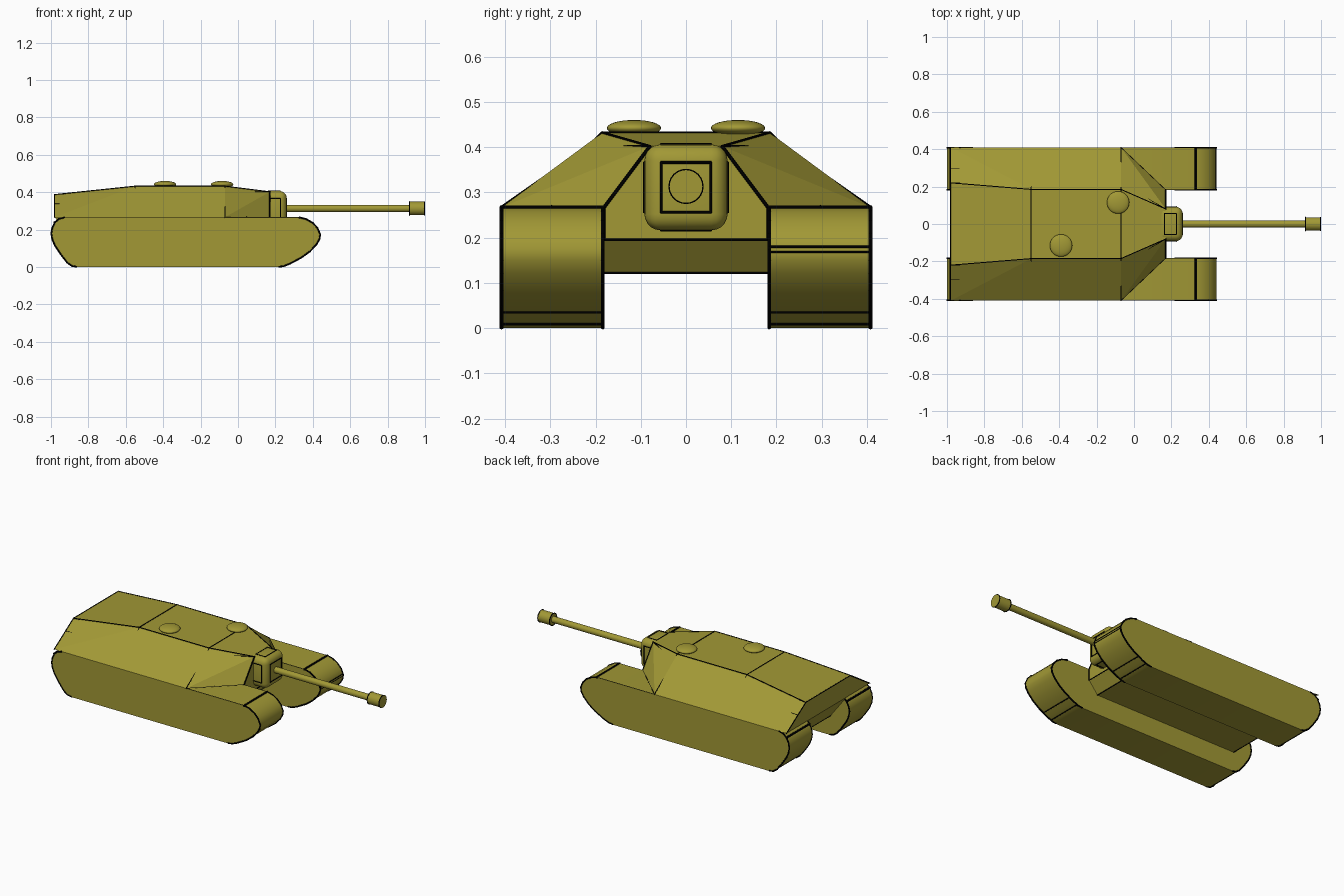
import bpy, bmesh, math
from mathutils import Matrix, Vector

if "Cube" in bpy.data.objects:
    bpy.data.objects.remove(bpy.data.objects["Cube"])


def material(name, rgb):
    m = bpy.data.materials.new(name)
    m.diffuse_color = (*rgb, 1)
    m.use_nodes = True
    m.node_tree.nodes["Principled BSDF"].inputs["Base Color"].default_value = m.diffuse_color
    return m


olive = material("olive paint", (0.36, 0.317, 0.036))
black = material("black seam", (0.0, 0.0, 0.0))


def finish(name, bm, smooth=None, mat=olive):
    bmesh.ops.recalc_face_normals(bm, faces=bm.faces[:])
    me = bpy.data.meshes.new(name)
    bm.to_mesh(me)
    bm.free()
    ob = bpy.data.objects.new(name, me)
    bpy.context.collection.objects.link(ob)
    me.materials.append(mat)
    if smooth:
        bpy.ops.object.select_all(action='DESELECT')
        ob.select_set(True)
        bpy.context.view_layer.objects.active = ob
        bpy.ops.object.shade_smooth_by_angle(angle=math.radians(smooth))
    return ob


def extrude_profile(name, pts, y0, y1, smooth=None):
    """Side profile in x/z, extruded across y."""
    bm = bmesh.new()
    a = [bm.verts.new((x, y0, z)) for x, z in pts]
    b = [bm.verts.new((x, y1, z)) for x, z in pts]
    bm.faces.new(a)
    bm.faces.new(b[::-1])
    for i in range(len(pts)):
        j = (i + 1) % len(pts)
        bm.faces.new((a[i], b[i], b[j], a[j]))
    return finish(name, bm, smooth)


def tube(name, x0, x1, r, z):
    bm = bmesh.new()
    m = Matrix.Translation(((x0 + x1) / 2, 0, z)) @ Matrix.Rotation(math.pi / 2, 4, 'Y')
    bmesh.ops.create_cone(bm, cap_ends=True, segments=32, radius1=r, radius2=r,
                          depth=x1 - x0, matrix=m)
    return finish(name, bm, 40)


def seam(bm, pts, r, closed=False):
    """Thin black line along a path."""
    pts = [Vector(p) for p in pts]
    for p, q in zip(pts, pts[1:] + pts[:1] if closed else pts[1:]):
        d = q - p
        m = Matrix.Translation((p + q) / 2) @ d.to_track_quat('Z', 'Y').to_matrix().to_4x4()
        bmesh.ops.create_cone(bm, cap_ends=True, segments=6, radius1=r, radius2=r,
                              depth=d.length + r, matrix=m)


# Tracks: closed slabs with rounded ends
track = [(-0.93, 0.266), (0.33, 0.266), (0.365, 0.257), (0.40, 0.237), (0.425, 0.21),
         (0.44, 0.175), (0.436, 0.15), (0.42, 0.122), (0.385, 0.085), (0.34, 0.052),
         (0.28, 0.02), (0.245, 0.006), (0.22, 0), (-0.865, 0), (-0.89, 0.007), (-0.915, 0.025),
         (-0.95, 0.07), (-0.98, 0.115), (-0.995, 0.15), (-1.0, 0.18), (-0.995, 0.21),
         (-0.98, 0.24), (-0.96, 0.258)]
for side, label in ((-1, "front"), (1, "back")):
    extrude_profile("track_" + label, track, side * 0.182, side * 0.41, 35)
    # seams around the track ends, along the long edges and across the pads
    bm = bmesh.new()
    for y in (0.184, 0.408):
        path = [(x * 0.998, side * y, max(0.002, z - 0.001)) for x, z in track]
        seam(bm, path[1:13], 0.005)
        seam(bm, path[13:] + path[:1], 0.005)
        seam(bm, path[:2], 0.002)
        seam(bm, path[12:14], 0.002)
    for x, z, r in ((0.33, 0.264, 0.007), (0.31, 0.035, 0.003), (0.255, 0.009, 0.003),
                    (-0.89, 0.008, 0.003), (-0.92, 0.033, 0.003), (-0.98, 0.239, 0.007)):
        seam(bm, [(x, side * 0.184, z), (x, side * 0.408, z)], r)
    if side > 0:
        for x, z in ((0.4385, 0.18), (0.4375, 0.168)):
            seam(bm, [(x, 0.184, z), (x, 0.408, z)], 0.003)
    finish("track_seams_" + label, bm, mat=black)

# Lower hull between the tracks
extrude_profile("lower_hull", [(-0.98, 0.266), (-0.87, 0.122), (0.11, 0.122),
                               (0.17, 0.195), (0.17, 0.266)], -0.182, 0.182)

# Upper hull: convex faceted casemate, mirrored across y
half = [(-0.98, 0.41, 0.266), (-0.98, 0.22, 0.387),
        (-0.55, 0.185, 0.432), (-0.07, 0.185, 0.432),
        (-0.07, 0.215, 0.401), (-0.07, 0.41, 0.266),
        (0.17, 0.182, 0.266), (0.17, 0.08, 0.402)]
bm = bmesh.new()
for x, y, z in half:
    for s in (-1, 1):
        bm.verts.new((x, s * y, z))
bmesh.ops.convex_hull(bm, input=bm.verts[:])
bmesh.ops.dissolve_limit(bm, angle_limit=math.radians(1), verts=bm.verts[:], edges=bm.edges[:])
finish("upper_hull", bm)

# Hull seams: plate edges, creases and cross lines
bm = bmesh.new()
for s in (-1, 1):
    p = [(x, s * y, z) for x, y, z in half]
    rear_low, rear_top, roof_a, roof_b, shoulder, side_low, nose_low, nose_top = p
    mid = (-0.07, s * 0.297, 0.345)
    seam(bm, [rear_low, rear_top, roof_a, roof_b, nose_top], 0.003)
    seam(bm, [roof_b, shoulder, mid, side_low], 0.003)
    seam(bm, [side_low, nose_low], 0.002)
    seam(bm, [shoulder, nose_top], 0.003)
    seam(bm, [nose_top, nose_low, (0.17, s * 0.182, 0.195)], 0.004)
    seam(bm, [rear_top, shoulder], 0.002)
    seam(bm, [(-0.98, s * 0.297, 0.338), mid, (0.05, s * 0.297, 0.266)], 0.002)
    seam(bm, [roof_a, (-0.55, s * 0.217, 0.402)], 0.003)
for x, y, z in ((-0.98, 0.22, 0.387), (-0.55, 0.185, 0.432), (-0.07, 0.185, 0.432),
                (0.17, 0.182, 0.195), (0.11, 0.182, 0.122), (-0.87, 0.182, 0.122)):
    seam(bm, [(x, -y, z), (x, y, z)], 0.003)
finish("hull_seams", bm, mat=black)

# Rounded gun mantlet
bm = bmesh.new()
bmesh.ops.create_cube(bm, size=1, matrix=Matrix.Translation((0.19, 0, 0.311))
                      @ Matrix.Diagonal((0.14, 0.184, 0.19, 1)))
bmesh.ops.bevel(bm, geom=bm.edges[:], offset=0.036, segments=5, profile=0.5, affect='EDGES')
finish("gun_mantlet", bm, 35)

# Mantlet seams: a rectangle on the front, top, bottom and both sides
bm = bmesh.new()
xa, xb, yb, za, zb = 0.163, 0.226, 0.055, 0.256, 0.366
seam(bm, [(0.26, -yb, za), (0.26, yb, za), (0.26, yb, zb), (0.26, -yb, zb)], 0.003, True)
for z in (0.216, 0.406):
    seam(bm, [(xa, -yb, z), (xb, -yb, z), (xb, yb, z), (xa, yb, z)], 0.003, True)
for y in (-0.092, 0.092):
    seam(bm, [(xa, y, za), (xb, y, za), (xb, y, zb), (xa, y, zb)], 0.003, True)
# Muzzle rim seams
for x in (0.916, 0.997):
    ring = [(x, 0.036 * math.cos(a * math.pi / 12), 0.313 + 0.036 * math.sin(a * math.pi / 12))
            for a in range(24)]
    seam(bm, ring, 0.003, True)
finish("gun_seams", bm, mat=black)

# Gun barrel and muzzle
tube("gun_barrel", 0.24, 0.93, 0.019, 0.313)
tube("muzzle", 0.915, 1.0, 0.036, 0.313)

# Domed roof hatches
for n, (x, y) in enumerate(((-0.085, 0.115), (-0.39, -0.115)), 1):
    bm = bmesh.new()
    bmesh.ops.create_uvsphere(bm, u_segments=32, v_segments=16, radius=1,
                              matrix=Matrix.Translation((x, y, 0.442))
                              @ Matrix.Diagonal((0.06, 0.06, 0.018, 1)))
    finish("roof_hatch_%d" % n, bm, 60)
